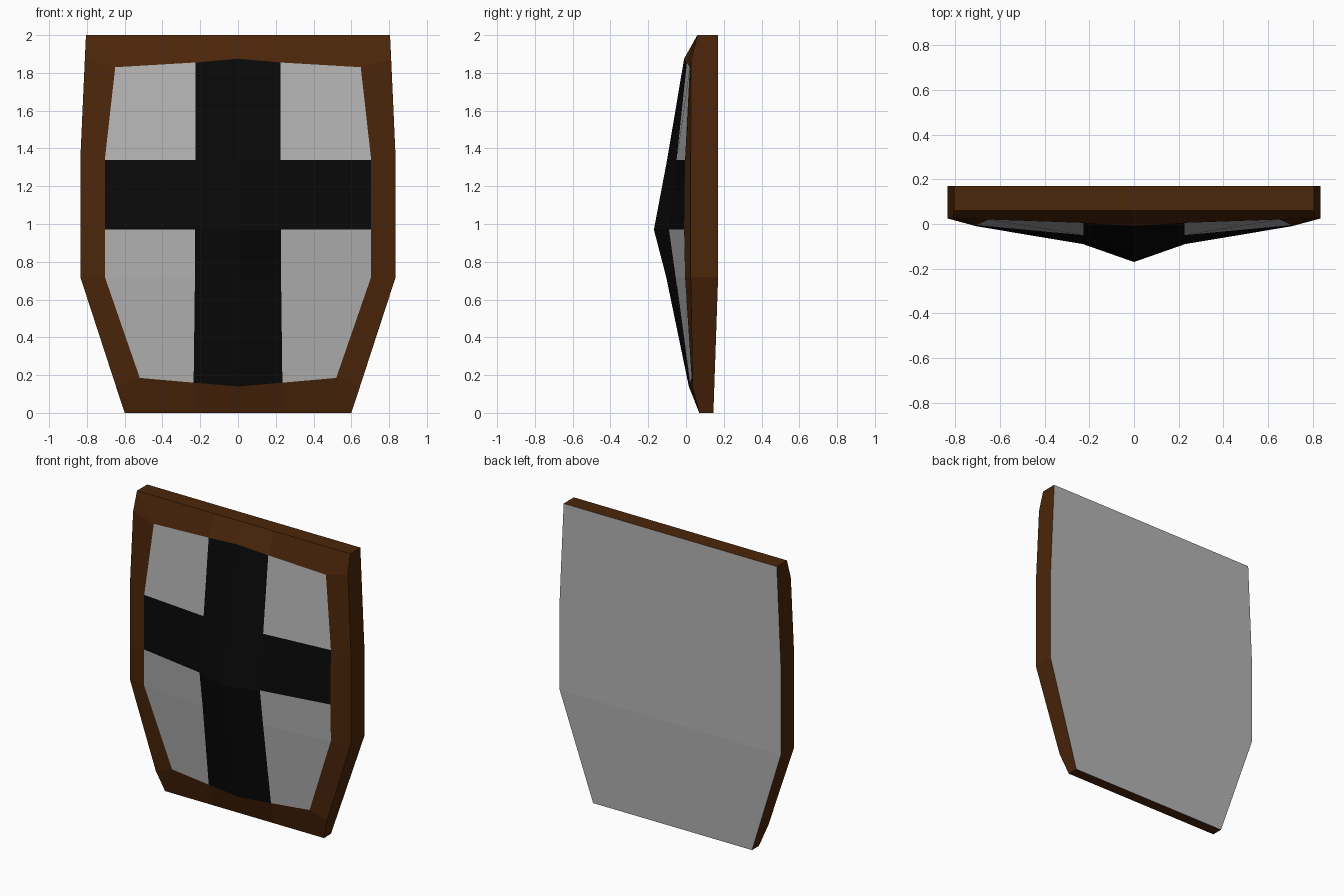
import bpy

if "Cube" in bpy.data.objects:
    bpy.data.objects.remove(bpy.data.objects["Cube"])

def material(name, rgb):
    m = bpy.data.materials.new(name)
    m.diffuse_color = (*rgb, 1)
    m.use_nodes = True
    m.node_tree.nodes["Principled BSDF"].inputs["Base Color"].default_value = m.diffuse_color
    return m

brown = material("brown_wood", (0.072, 0.019, 0.003))
black = material("black_paint", (0.0026, 0.0026, 0.0026))
grey = material("grey_metal", (0.46, 0.46, 0.46))

def half_sheet(name, quads, mat):
    """Flat-shaded faces of the right half, mirrored across x."""
    verts, index, faces = [], {}, []
    for quad in quads:
        face = []
        for p in dict.fromkeys(quad):
            if p not in index:
                index[p] = len(verts)
                verts.append(p)
            face.append(index[p])
        faces.append(face)
    mesh = bpy.data.meshes.new(name)
    mesh.from_pydata(verts, [], faces)
    mesh.update()
    mesh.materials.append(mat)
    ob = bpy.data.objects.new(name, mesh)
    bpy.context.collection.objects.link(ob)
    mod = ob.modifiers.new("mirror", 'MIRROR')
    mod.use_clip = True
    mod.merge_threshold = 0.001
    return ob

# Domed face: rows bottom to top, columns from centre line to rim
grid = [
    [(0, 0.015, 0.14), (0.235, 0.02, 0.16), (0.52, 0.03, 0.185)],
    [(0, -0.105, 0.72), (0.228, -0.055, 0.72), (0.705, -0.005, 0.72)],
    [(0, -0.17, 0.97), (0.228, -0.09, 0.97), (0.705, -0.01, 0.97)],
    [(0, -0.10, 1.34), (0.225, -0.05, 1.34), (0.705, -0.005, 1.34)],
    [(0, -0.01, 1.875), (0.225, 0.005, 1.855), (0.65, 0.02, 1.83)],
]

def cell(r, c):
    return [grid[r][c], grid[r][c + 1], grid[r + 1][c + 1], grid[r + 1][c]]

# Painted cross and the four grey fields
cross_cells = [(r, 0) for r in range(4)] + [(2, 1)]
half_sheet("cross", [cell(*rc) for rc in cross_cells], black)
half_sheet("field_panels", [cell(r, 1) for r in (0, 1, 3)], grey)

# Frame: bevelled front from inner to outer outline, then side walls.
# Inner corners repeat so that each outer corner gets a triangular chamfer.
inner = (grid[0] + [grid[0][2]] + [grid[r][2] for r in (1, 2, 3)]
         + [grid[4][2]] + grid[4][::-1])
outer = [(0, 0.07, 0), (0.235, 0.07, 0), (0.6, 0.07, 0), (0.646, 0.035, 0.14),
         (0.835, 0.025, 0.72), (0.835, 0.025, 0.97), (0.835, 0.025, 1.34),
         (0.811, 0.027, 1.87), (0.805, 0.06, 2), (0.225, 0.06, 2), (0, 0.06, 2)]

def back_y(z):
    return 0.17 - 0.025 * max(0, 1 - z / 0.72)

back = [(x, back_y(z), z) for x, y, z in outer]
frame = []
for near, far in ((inner, outer), (outer, back)):
    for i in range(len(near) - 1):
        frame.append([near[i], far[i], far[i + 1], near[i + 1]])
half_sheet("frame", frame, brown)

# Back panel, creased where the sides start to taper
centre = (0, back_y(0.72), 0.72)
half_sheet("back_panel", [
    [back[0], centre] + back[4:0:-1],
    [centre] + back[:3:-1],
], grey)
